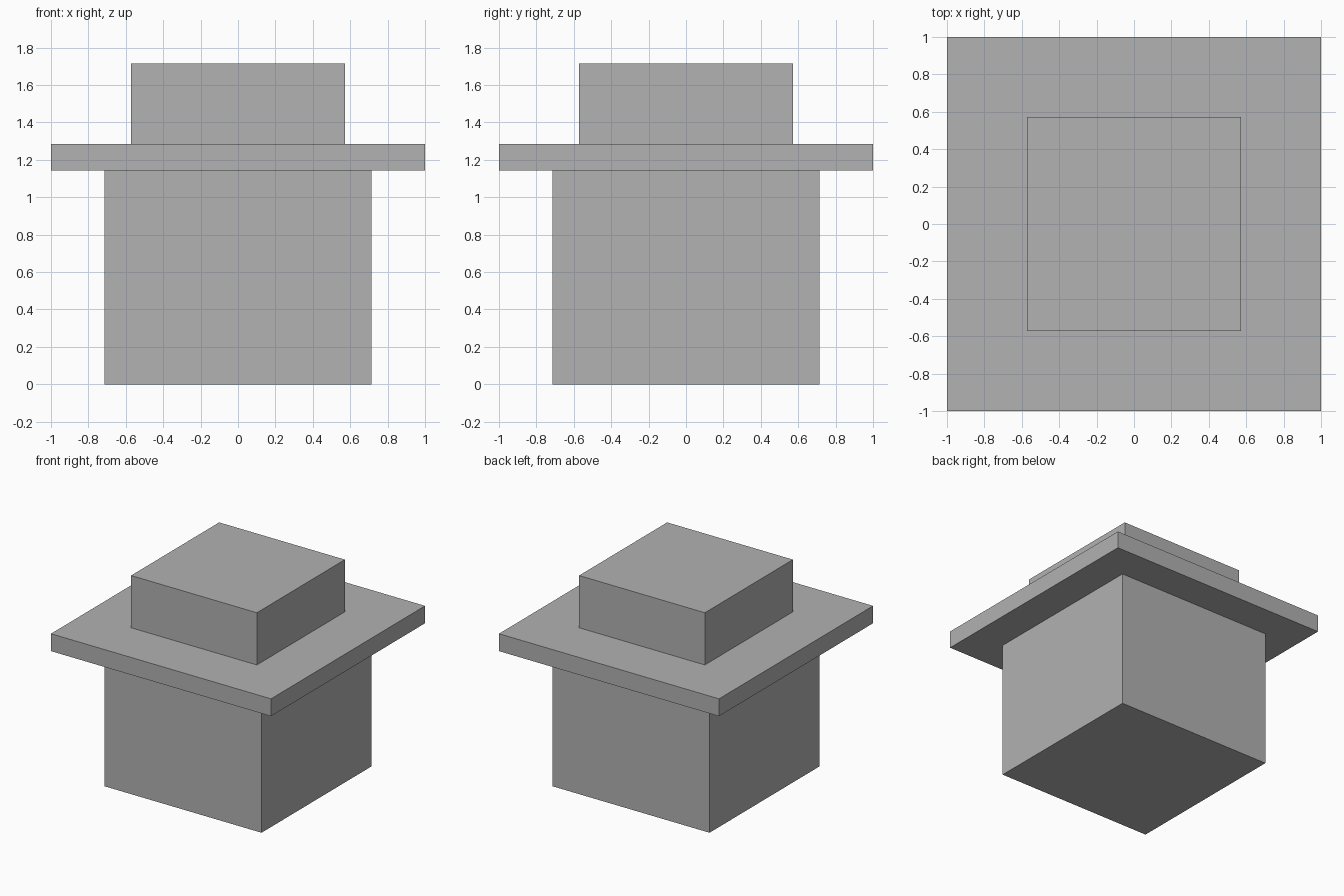
import bpy

if "Cube" in bpy.data.objects:
    bpy.data.objects.remove(bpy.data.objects["Cube"])

# One flat grey for the whole model
grey = bpy.data.materials.new("mid_grey")
grey.diffuse_color = (0.445, 0.445, 0.445, 1.0)
grey.use_nodes = True
grey.node_tree.nodes["Principled BSDF"].inputs["Base Color"].default_value = grey.diffuse_color


def block(name, width, bottom, top):
    """Square block centred on the z axis between two heights."""
    bpy.ops.mesh.primitive_cube_add(size=1, location=(0, 0, (bottom + top) / 2))
    obj = bpy.context.object
    obj.name = name
    obj.scale = (width, width, top - bottom)
    bpy.ops.object.transform_apply(location=False, rotation=False, scale=True)
    obj.data.materials.append(grey)
    return obj


# Stacked parts: large base, wide thin slab, smaller cap
block("base", 1.428, 0.0, 1.143)
block("wide_slab", 2.0, 1.143, 1.286)
block("cap", 1.143, 1.286, 1.715)
